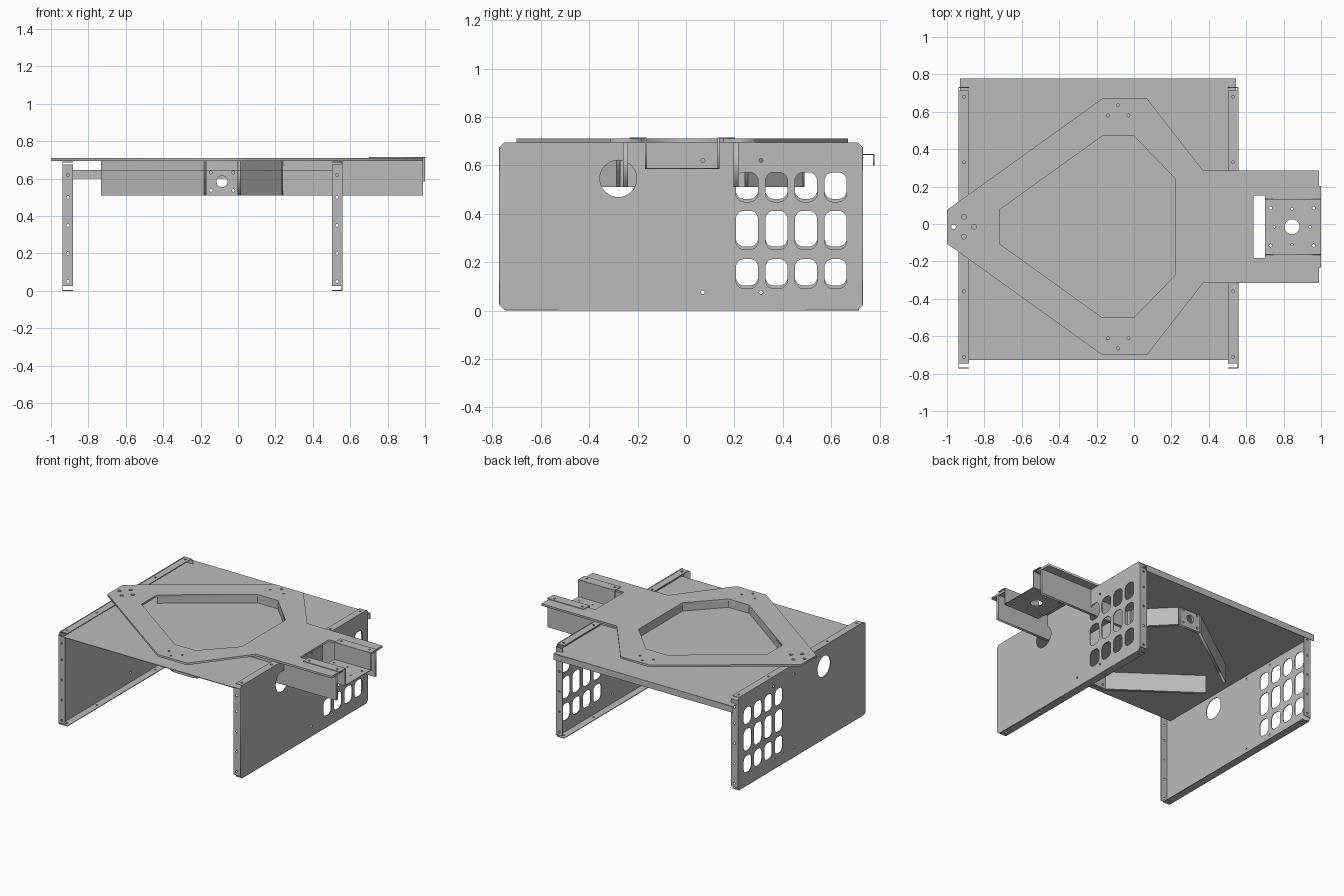
import bpy
from math import sin, cos, pi, hypot
from mathutils import Vector, Matrix

cube = bpy.data.objects.get("Cube")
if cube:
    bpy.data.objects.remove(cube, do_unlink=True)

GREY = (0.5, 0.5, 0.5, 1)
steel = bpy.data.materials.new("plain_grey_metal")
steel.use_nodes = True
steel.diffuse_color = GREY
steel.node_tree.nodes["Principled BSDF"].inputs["Base Color"].default_value = GREY

X, Y, Z = Vector((1, 0, 0)), Vector((0, 1, 0)), Vector((0, 0, 1))
SHEET = 0.005
MID = -0.015   # y of the frame's own centre line


def rect(u0, u1, v0, v1):
    return [(u0, v0), (u1, v0), (u1, v1), (u0, v1)]


def circle(u, v, r, n=24):
    return [(u + r * cos(2 * pi * i / n), v + r * sin(2 * pi * i / n)) for i in range(n)]


def rounded(u, v, w, h, r, n=5):
    pts = []
    for q, (sx, sy) in enumerate([(1, 1), (-1, 1), (-1, -1), (1, -1)]):
        for i in range(n + 1):
            a = pi / 2 * (q + i / n)
            pts.append((u + sx * (w / 2 - r) + r * cos(a), v + sy * (h / 2 - r) + r * sin(a)))
    return pts


def dots(points, r=0.008):
    return [circle(u, v, r, 10) for u, v in points]


def mirrored(half):
    """Close a half outline of (x, half width) about the centre line."""
    return [(x, MID + w) for x, w in half] + [(x, MID - w) for x, w in reversed(half)]


def plate(name, outline, holes=(), origin=(0, 0, 0), u=X, v=Y, thick=SHEET):
    """Flat sheet with holes, centred on the plane through origin along u and v."""
    curve = bpy.data.curves.new(name, "CURVE")
    curve.dimensions = "2D"
    curve.fill_mode = "BOTH"
    curve.extrude = thick / 2
    for loop in [outline, *holes]:
        s = curve.splines.new("POLY")
        s.points.add(len(loop) - 1)
        for p, (a, b) in zip(s.points, loop):
            p.co = (a, b, 0, 1)
        s.use_cyclic_u = True
    m = Matrix((u, v, u.cross(v))).transposed().to_4x4()
    m.translation = Vector(origin)
    ob = bpy.data.objects.new(name, curve)
    ob.matrix_world = m
    bpy.context.collection.objects.link(ob)
    bpy.ops.object.select_all(action="DESELECT")
    ob.select_set(True)
    bpy.context.view_layer.objects.active = ob
    bpy.ops.object.convert(target="MESH")
    ob = bpy.context.object
    ob.name = name
    ob.data.materials.clear()
    ob.data.materials.append(steel)
    return ob


def wall(name, p, q, z0, z1, thick, holes=(), out=0.0):
    """Upright sheet from p to q, shifted sideways by out."""
    length = hypot(q[0] - p[0], q[1] - p[1])
    u = Vector((q[0] - p[0], q[1] - p[1], 0)) / length
    origin = Vector((p[0], p[1], 0)) + u.cross(Z) * out
    return plate(name, rect(0, length, z0, z1), holes, origin, u, Z, thick)


# Side panels with window grid, cable hole and inward flanges
FRONT, BACK = -0.77, 0.73
for side, x, inward, lift in (("left", 0.557, -1, 0), ("right", -0.937, 1, 0.012)):
    c = 0.02
    outline = [(FRONT, c), (FRONT + c, 0.003), (BACK - c, 0.003), (BACK, c),
               (BACK, 0.695 - c), (BACK - c, 0.695), (FRONT + c, 0.695), (FRONT, 0.695 - c)]
    holes = [rounded(0.252 + 0.122 * i, z + lift, 0.092, h, 0.035)
             for i in range(4) for z, h in ((0.152, 0.122), (0.332, 0.16), (0.51, 0.122))]
    holes.append(circle(-0.28, 0.545, 0.076, 36))
    holes += dots([(y, z) for y in (0.07, 0.31) for z in (0.075, 0.62)])
    plate(side + "_panel", outline, holes, (x, 0, 0), Y, Z)
    x0, x1 = sorted((x, x + inward * 0.055))
    mid = (x0 + x1) / 2
    for end, y in (("front", FRONT), ("back", BACK)):
        plate(f"{side}_{end}_flange", rect(x0, x1, 0.025, 0.675),
              dots([(mid, z) for z in (0.05, 0.2, 0.35, 0.5, 0.62)]),
              (0, y, 0), X, Z)
    for end, z in (("bottom", 0.003), ("top", 0.69)):
        plate(f"{side}_{end}_flange", rect(x0, x1, FRONT + 0.025, BACK - 0.015),
              dots([(mid, y) for y in (-0.71, -0.36, 0.33, 0.68)]), (0, 0, z))

# Deck sheet with a folded rear lip
plate("deck_sheet", rect(-0.93, 0.545, -0.727, 0.778), origin=(0, 0, 0.645))
plate("deck_rear_lip", rect(-0.93, 0.545, 0.60, 0.645), origin=(0, 0.776, 0), u=X, v=Z)

# Top frame plate with polygonal opening and a slotted arm
opening = mirrored([(-0.72, 0.09), (-0.17, 0.485), (0.0, 0.485), (0.22, 0.258)])
arm_end = [(0.99, 0.30), (0.99, 0.168), (0.64, 0.168)]
frame = mirrored([(-1, 0.09), (-0.17, 0.685), (0.07, 0.685), (0.37, 0.30)] + arm_end)
bolts = dots([(-0.965, MID), (-0.91, 0.038), (-0.91, -0.068), (-0.855, MID)], 0.013)
bolts += dots([(x, MID + s * w) for s in (-1, 1)
               for x, w in ((-0.14, 0.596), (-0.03, 0.596), (-0.085, 0.65))])
plate("top_frame", frame, [opening] + bolts, (0, 0, 0.7025), thick=0.015)

# Upright walls around the opening, open at the narrow nose
for i in range(len(opening) - 1):
    p, q = opening[i], opening[i + 1]
    holes = []
    if p[1] == q[1]:
        c = abs(q[0] - p[0]) / 2
        holes = [circle(c, 0.585, 0.03)]
        holes += dots([(c + a, 0.585 + b) for a in (-0.06, 0.06) for b in (-0.048, 0.048)])
    wall(f"opening_wall_{i + 1}", p, q, 0.51, 0.695, 0.02, holes, -0.01)

# Arm side walls
for side, y in (("back", 0.207), ("front", -0.25)):
    wall(f"arm_{side}_wall", (0.24, y), (0.99, y), 0.51, 0.695, 0.02)

# Hat-shaped tray hung in the arm slot
T0, T1 = 0.70, 1.0
plate("tray_floor", rect(T0, T1, MID - 0.15, MID + 0.15),
      [circle(0.845, MID, 0.04)]
      + dots([(x, MID + y) for x in (0.73, 0.96) for y in (-0.1, 0.1)])
      + dots([(0.75, MID), (0.94, MID), (0.845, MID - 0.095), (0.845, MID + 0.095)], 0.006),
      (0, 0, 0.587))
for side, s in (("back", 1), ("front", -1)):
    inner, outer = MID + s * 0.15, MID + s * 0.218
    wall(f"tray_{side}_wall", (T0, inner), (T1, inner), 0.585, 0.715, 0.008)
    plate(f"tray_{side}_flange", rect(T0, T1, min(inner, outer), max(inner, outer)),
          dots([(0.73, MID + s * 0.19), (0.96, MID + s * 0.19)]), (0, 0, 0.7135))
